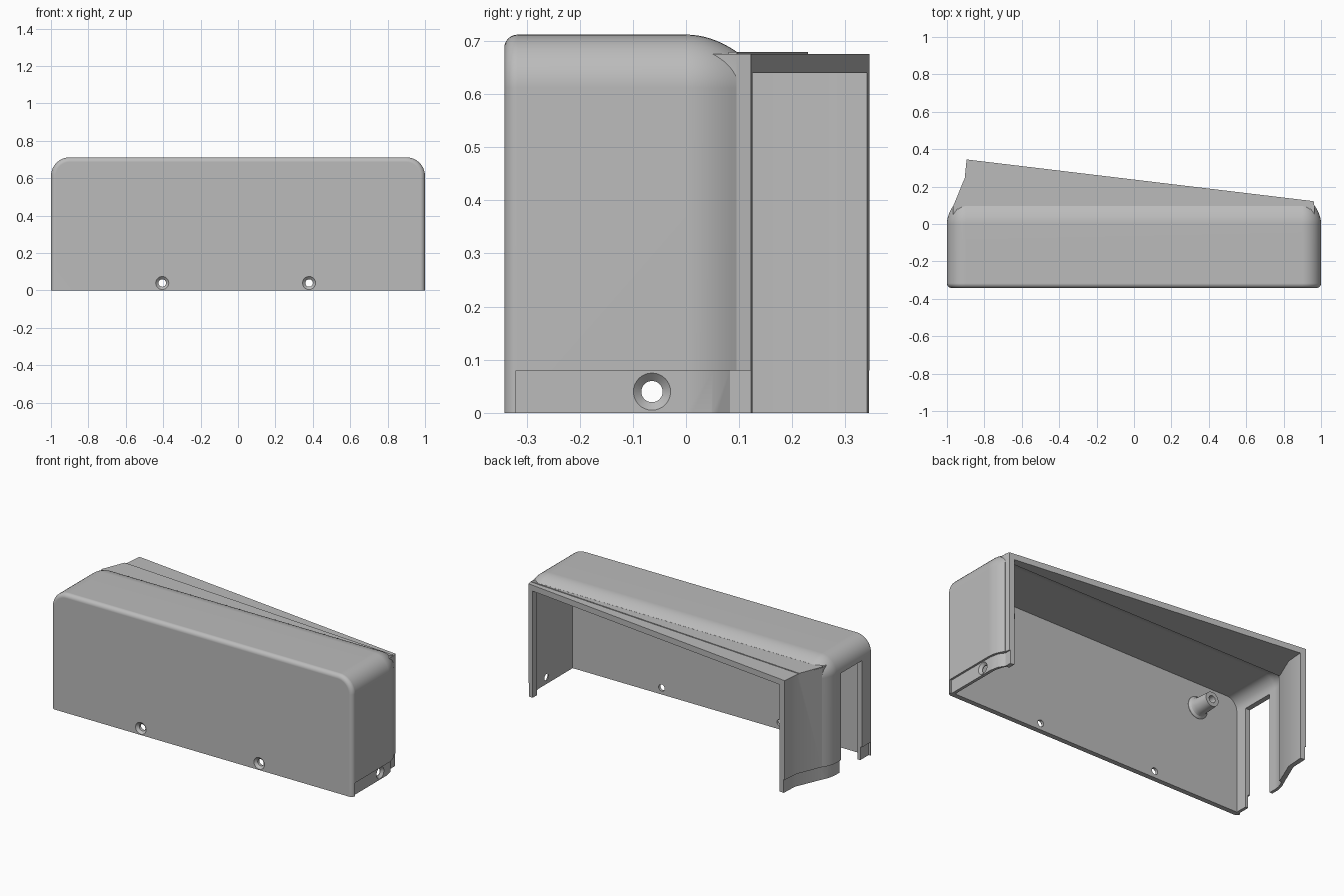
import bpy, bmesh, math
from mathutils import Matrix

if "Cube" in bpy.data.objects:
    bpy.data.objects.remove(bpy.data.objects["Cube"])

WALL = 0.03
FRONT, HEIGHT, CORNER = -0.342, 0.712, 0.1
BELOW = -0.1

grey = bpy.data.materials.new("plain_grey")
grey.use_nodes = True
COLOR = (0.5, 0.5, 0.5, 1)
grey.diffuse_color = COLOR
grey.node_tree.nodes["Principled BSDF"].inputs["Base Color"].default_value = COLOR


def finish(name, bm):
    bmesh.ops.recalc_face_normals(bm, faces=bm.faces)
    mesh = bpy.data.meshes.new(name)
    bm.to_mesh(mesh)
    bm.free()
    mesh.materials.append(grey)
    obj = bpy.data.objects.new(name, mesh)
    bpy.context.collection.objects.link(obj)
    return obj


def loft(name, rings, capped=True):
    """Skin a row of closed rings."""
    bm = bmesh.new()
    rows = [[bm.verts.new(p) for p in ring] for ring in rings]
    n = len(rows[0])
    for a, b in zip(rows, rows[1:]):
        for i in range(n):
            j = (i + 1) % n
            bm.faces.new((a[i], a[j], b[j], b[i]))
    if capped:
        bm.faces.new(rows[0])
        bm.faces.new(rows[-1])
    return finish(name, bm)


def prism(name, plan, z0, z1):
    return loft(name, [[(x, y, z) for x, y in plan] for z in (z0, z1)])


def arch(y, inset, base):
    """Cross-section with rounded top corners."""
    w, h, r = 1 - inset, HEIGHT - inset, max(CORNER - inset, 0.02)
    arc = [math.radians(a) for a in range(0, 91, 9)]
    right = [(w - r + r * math.cos(a), y, h - r + r * math.sin(a)) for a in arc]
    left = [(-x, yy, z) for x, yy, z in reversed(right)]
    return [(w, y, base)] + right + left + [(-w, y, base)]


def turned(name, profile, origin, axis, steps=32):
    """Turn (radius, distance) pairs about an axis through origin."""
    turn = {"y": Matrix.Rotation(-math.pi / 2, 4, "X"),
            "x": Matrix.Rotation(-math.pi / 2, 4, "Y")}[axis]
    rings = [[(r * math.cos(i * math.tau / steps), r * math.sin(i * math.tau / steps), d)
              for i in range(steps)] for r, d in profile]
    obj = loft(name, rings)
    obj.data.transform(Matrix.Translation(origin) @ turn)
    return obj


def combine(target, tool, operation):
    mod = target.modifiers.new("combine", "BOOLEAN")
    mod.operation, mod.object, mod.solver = operation, tool, "EXACT"
    bpy.context.view_layer.objects.active = target
    bpy.ops.object.modifier_apply(modifier=mod.name)
    bpy.data.objects.remove(tool)


# Cover body: rounded front edge, flat run, then a soft curve in at the back
EDGE = 0.025
front_edge = [(FRONT + EDGE * (1 - math.cos(a)), EDGE * (1 - math.sin(a)))
              for a in (math.radians(d) for d in range(0, 91, 15))]
back_curve = [(0.095 * t / 8, 0.032 * (t / 8) ** 2) for t in range(9)]
cover = loft("cover_shell", [arch(y, i, 0) for y, i in front_edge + back_curve])

# Slanted rear extension and its raised top strip
rear_plan = [(0.965, 0.05), (0.965, 0.095), (0.96, 0.122), (-0.895, 0.345),
             (-0.905, 0.245), (-0.967, 0.095), (-0.967, 0.05)]
combine(cover, prism("rear_extension", rear_plan, 0, 0.675), "UNION")
strip_plan = [(0.96, 0.08), (0.96, 0.096), (-0.912, 0.23), (-0.965, 0.096), (-0.965, 0.08)]
combine(cover, prism("raised_strip", strip_plan, 0.66, 0.6795), "UNION")

# Hollow inside, open below and behind
inner = [(FRONT + WALL, 0)] + back_curve[:-1]
combine(cover, loft("body_hollow", [arch(y, i + WALL, BELOW) for y, i in inner]), "DIFFERENCE")
hollow_plan = [(0.93, 0.03), (0.93, 0.5), (-0.86, 0.5), (-0.86, 0.345),
               (-0.868, 0.235), (-0.93, 0.09), (-0.93, 0.03)]
combine(cover, prism("rear_hollow", hollow_plan, BELOW, 0.64), "DIFFERENCE")

# Slot in the right end
slot_plan = [(-1.1, -0.24), (-0.9, -0.24), (-0.9, -0.042), (-1.1, -0.042)]
combine(cover, prism("end_slot", slot_plan, BELOW, 0.6), "DIFFERENCE")

# Shallow recesses along the foot of both ends
left_foot = [(1.1, -0.32), (0.988, -0.32), (0.988, 0), (0.978, 0.05),
             (0.955, 0.083), (0.952, 0.3), (1.1, 0.3)]
right_foot = [(-1.1, -0.32), (-0.988, -0.32), (-0.988, 0), (-0.978, 0.05),
              (-0.957, 0.095), (-0.893, 0.245), (-0.883, 0.5), (-1.1, 0.5)]
for plan in (left_foot, right_foot):
    combine(cover, prism("foot_recess", plan, BELOW, 0.08), "DIFFERENCE")

# Countersunk screw holes
screw = [(0.035, -0.05), (0.035, 0), (0.02, 0.014), (0.02, 0.1)]
for x in (-0.405, 0.38):
    combine(cover, turned("front_hole", screw, (x, FRONT, 0.04), "y"), "DIFFERENCE")
combine(cover, turned("end_hole", screw, (0.988, -0.064, 0.04), "x"), "DIFFERENCE")

# Flared screw posts inside the front wall
post = [(0.065, -0.005), (0.065, 0.002), (0.054, 0.012), (0.048, 0.03), (0.043, 0.12),
        (0.021, 0.12), (0.021, 0.04)]
posts = [turned(f"{side}_screw_post", post, (x, FRONT + WALL, 0.535), "y")
         for side, x in (("right", -0.7), ("left", 0.7))]

# Smooth curves, crisp edges
for obj in [cover] + posts:
    bpy.ops.object.select_all(action="DESELECT")
    obj.select_set(True)
    bpy.context.view_layer.objects.active = obj
    bpy.ops.object.shade_smooth_by_angle(angle=math.radians(25))
    weighted = obj.modifiers.new("even_shading", "WEIGHTED_NORMAL")
    weighted.keep_sharp = True
